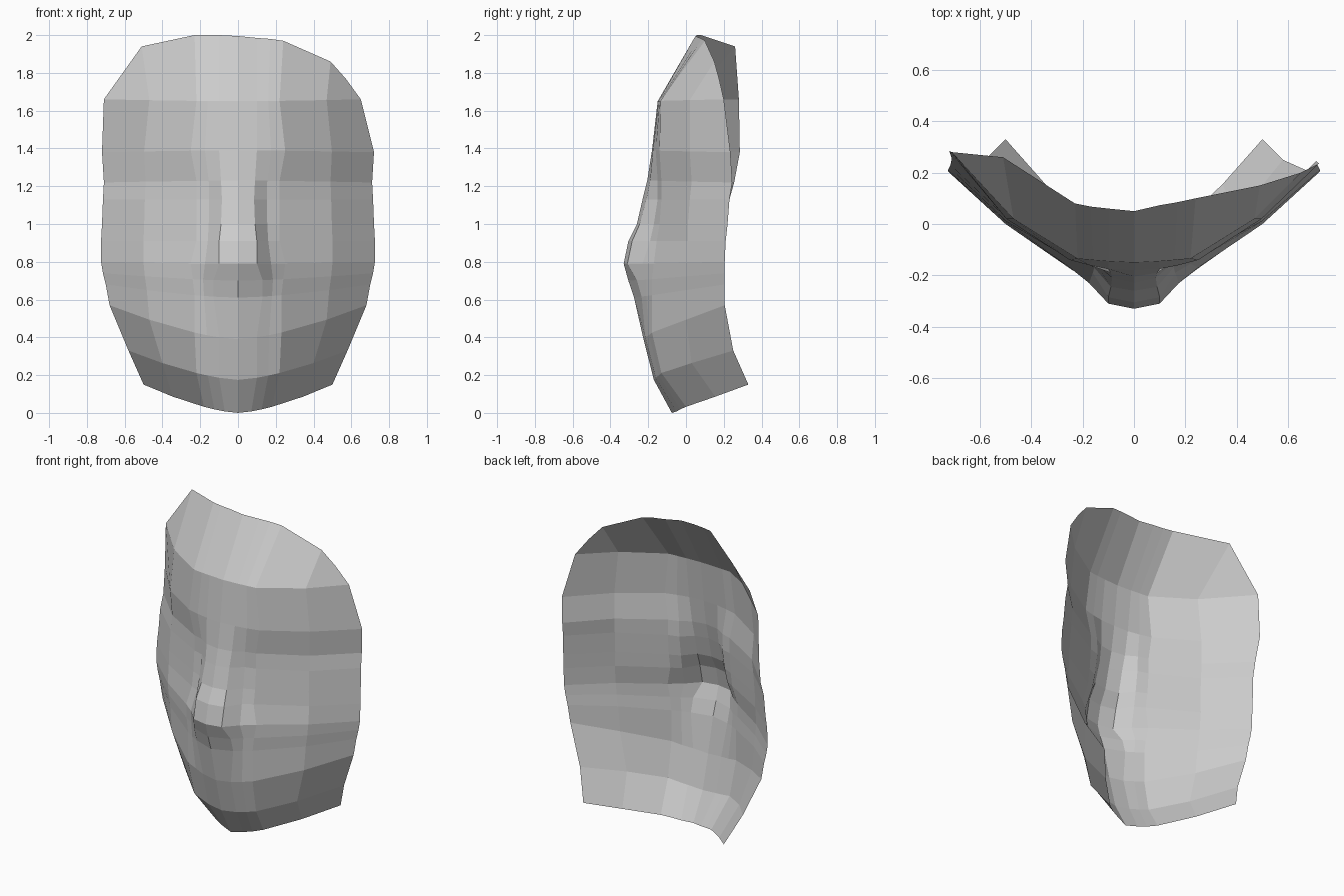
import bpy, bmesh

# Contour rows from forehead to chin rim: height on the centre line and at the outer edge
mid_z = [1.65, 1.39, 1.23, 1.13, 1.00, .91, .79, .70, .61, .39, .175, 0]
rim_z = [1.66, 1.38, 1.22, 1.13, 1.00, .91, .80, .74, .68, .57, .33, .15]

# Depth profile of the centre line, nose ridge, nose wing, inner cheek, outer cheek, rim
mid_y = [-.15, -.18, -.205, -.23, -.26, -.305, -.33, -.305, -.275, -.225, -.17, -.075]
ridge_y = [-.145, -.175, -.19, -.21, -.245, -.285, -.31, -.26, -.235, -.215, -.16, -.05]
wing_y = [-.14, -.16, -.15, -.15, -.17, -.19, -.23, -.21, -.21, -.195, -.145, -.03]
inner_y = [-.135, -.14, -.13, -.13, -.14, -.155, -.17, -.18, -.18, -.18, -.13, 0]
outer_y = [.02, .02, .03, .02, .01, .01, 0, 0, 0, 0, .03, .155]
rim_y = [.20, .235, .245, .23, .22, .21, .205, .205, .205, .205, .25, .33]

# Half widths
ridge_x = [.10, .10, .09, .085, .09, .10, .10, .13, .13, .10, .10, .07]
inner_x = [.22, .25, .22, .22, .22, .22, .25, .24, .23, .23, .22, .18]
rim_x = [.68, .72, .71, .715, .72, .725, .725, .715, .70, .68, .58, .50]


def half_row(i, side):
    """Points from the centre line outwards on one side."""
    left = side < 0
    edge = rim_x[i] + ((.03 if left else -.03) if i == 0 else 0)
    edge_y = rim_y[i] + ((.08, .05, .01)[i] if left and i < 3 else 0)
    xs = [0, ridge_x[i], (ridge_x[i] + inner_x[i]) / 2, inner_x[i], .69 * rim_x[i], edge]
    ys = [mid_y[i], ridge_y[i], wing_y[i], inner_y[i], outer_y[i], edge_y]
    return [(side * x, y, mid_z[i] + (rim_z[i] - mid_z[i]) * (x / edge) ** 1.5)
            for x, y in zip(xs, ys)]


# Uneven top rim
rows = [[(-.61, .27, 1.80), (-.51, .26, 1.94), (-.23, .08, 2.0), (-.17, .068, 2.0),
         (-.10, .06, 2.0), (0, .05, 1.995), (.10, .073, 1.985), (.17, .085, 1.98),
         (.24, .10, 1.97), (.49, .15, 1.86), (.57, .175, 1.77)]]
for i in range(len(mid_z)):
    rows.append(half_row(i, -1)[:0:-1] + half_row(i, 1))

# Skin the rows into an open, faceted shell
bm = bmesh.new()
grid = [[bm.verts.new(p) for p in row] for row in rows]
for upper, lower in zip(grid, grid[1:]):
    for k in range(len(upper) - 1):
        bm.faces.new((upper[k], lower[k], lower[k + 1], upper[k + 1]))
mesh = bpy.data.meshes.new("face_mask")
bm.to_mesh(mesh)
bm.free()
bpy.context.collection.objects.link(bpy.data.objects.new("face_mask", mesh))
